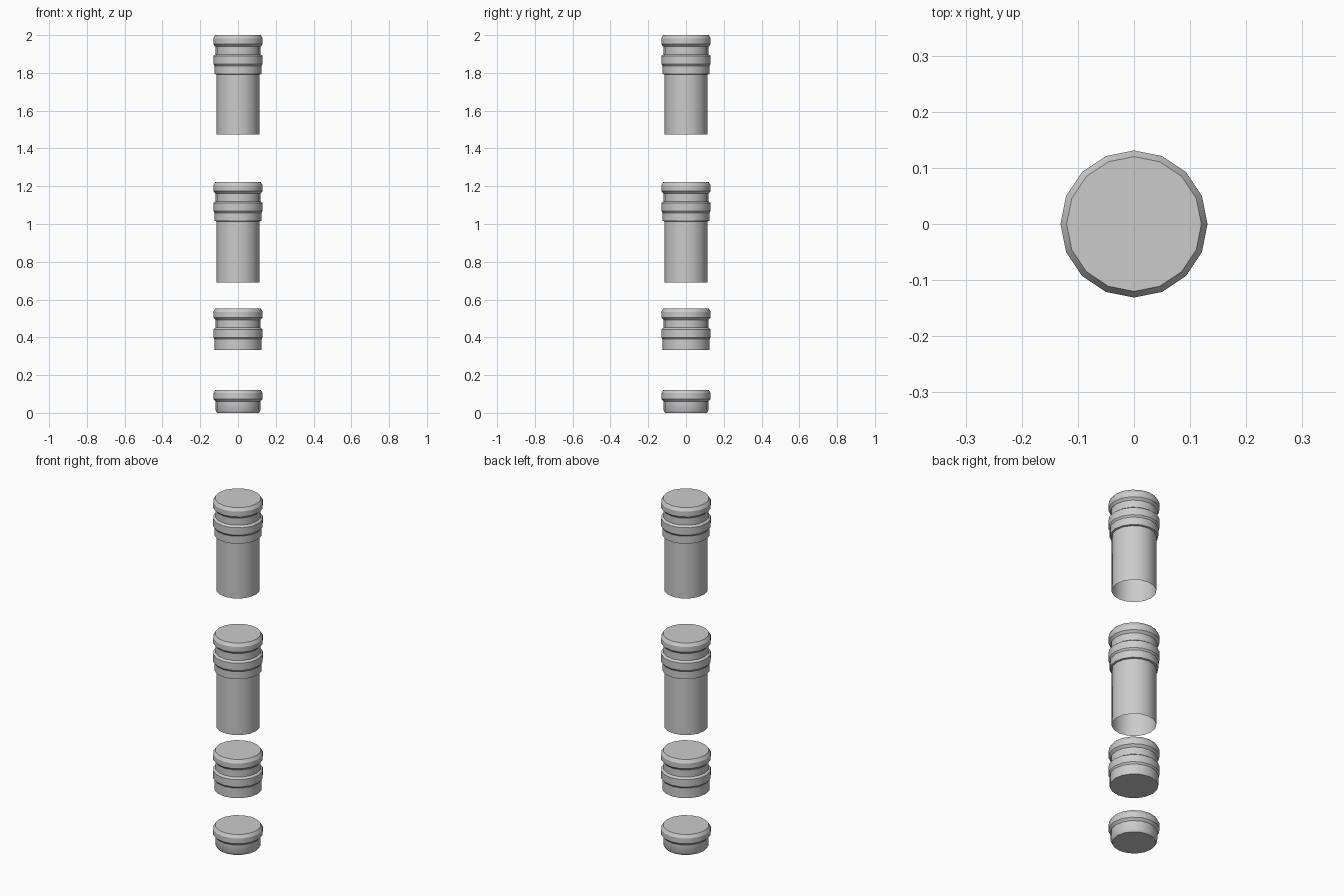
import bpy, bmesh, math

if "Cube" in bpy.data.objects:
    bpy.data.objects.remove(bpy.data.objects["Cube"])

SIDES = 16

stone = bpy.data.materials.new("grey")
stone.diffuse_color = (0.6, 0.6, 0.6, 1)
stone.use_nodes = True
stone.node_tree.nodes["Principled BSDF"].inputs["Base Color"].default_value = stone.diffuse_color


def lathe(name, profile, cap_bottom):
    """Spin (radius, z) points, top to bottom, into a capped column part."""
    bm = bmesh.new()
    rings = []
    for r, z in profile:
        rings.append([bm.verts.new((r * math.cos(2 * math.pi * i / SIDES),
                                    r * math.sin(2 * math.pi * i / SIDES), z))
                      for i in range(SIDES)])
    for up, low in zip(rings, rings[1:]):
        for i in range(SIDES):
            j = (i + 1) % SIDES
            bm.faces.new((low[i], low[j], up[j], up[i]))
    bm.faces.new(rings[0])
    if cap_bottom:
        bm.faces.new(rings[-1][::-1])
    mesh = bpy.data.meshes.new(name)
    bm.to_mesh(mesh)
    bm.free()
    mesh.materials.append(stone)
    ob = bpy.data.objects.new(name, mesh)
    bpy.context.collection.objects.link(ob)
    bpy.context.view_layer.objects.active = ob
    ob.select_set(True)
    bpy.ops.object.shade_smooth_by_angle(angle=math.radians(30))
    ob.select_set(False)


# Shared mouldings, as (radius, depth below the part's top)
cap = [(0.12, 0), (0.131, 0.018), (0.131, 0.048), (0.119, 0.061)]
band = [(0.119, 0.102), (0.131, 0.111), (0.131, 0.153), (0.124, 0.163)]


def part(name, top, tail, cap_bottom):
    lathe(name, [(r, top - d) for r, d in cap + tail], cap_bottom)


# Two long shafts, open underneath
for name, top, bottom in (("upper_shaft", 2.0, 1.475), ("middle_shaft", 1.222, 0.69)):
    part(name, top, band + [(0.124, 0.206), (0.114, 0.208), (0.114, top - bottom)], False)

# Short banded collar and the foot, both closed underneath
part("banded_collar", 0.553, band + [(0.124, 0.221)], True)
part("foot", 0.122, [(0.119, 0.108), (0.111, 0.122)], True)
